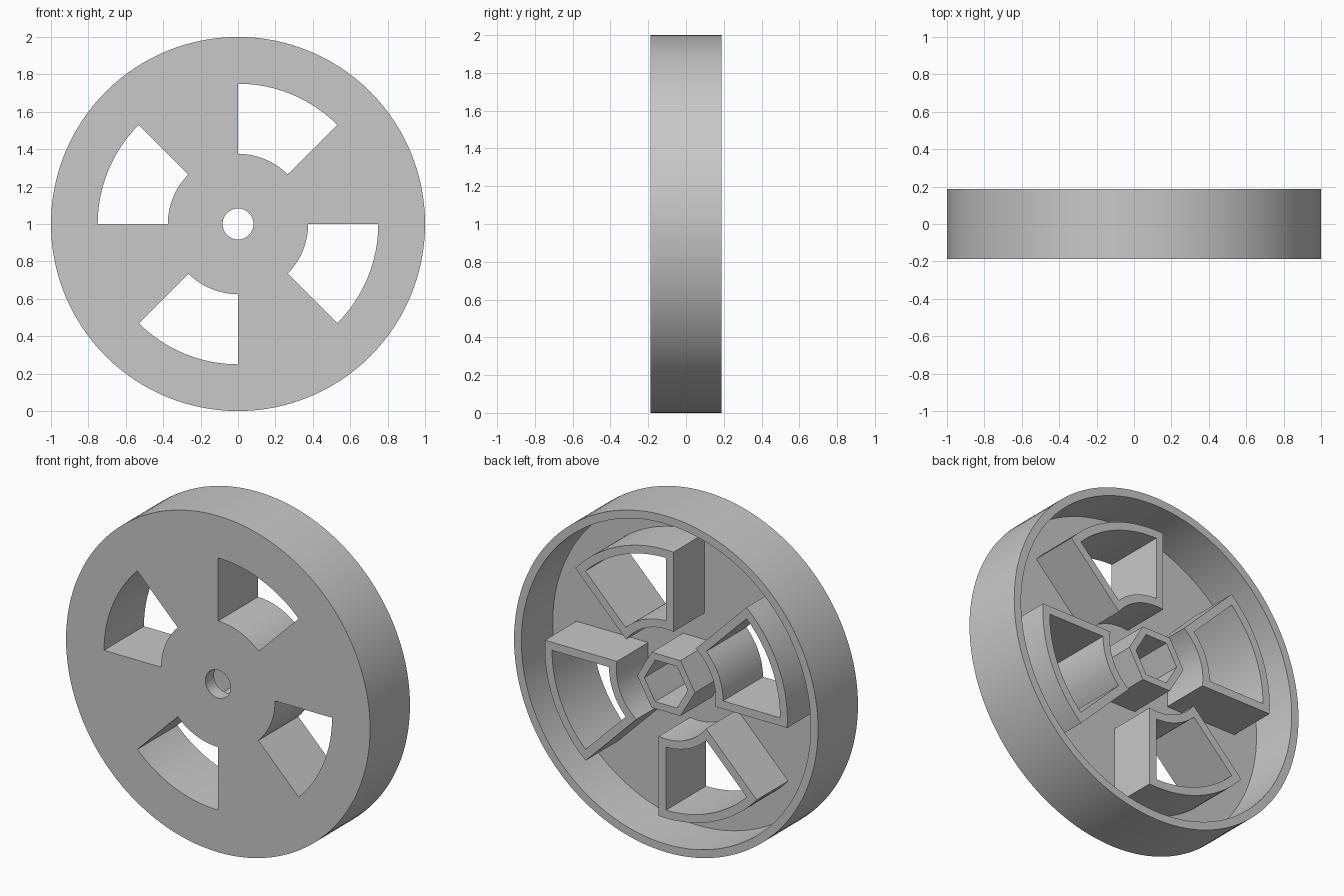
import bpy
import bmesh
from math import sin, cos, asin, pi, radians

if "Cube" in bpy.data.objects:
    bpy.data.objects.remove(bpy.data.objects["Cube"], do_unlink=True)

FRONT, BACK = -0.1875, 0.1875
FLOOR = FRONT + 0.08      # inner face of the web plate
WALL = 0.048
OVER = 0.1                # cutter overshoot

grey = bpy.data.materials.new("plain grey")
grey.use_nodes = True
colour = (0.58, 0.58, 0.58, 1)
grey.diffuse_color = colour
grey.node_tree.nodes["Principled BSDF"].inputs["Base Color"].default_value = colour


def arc(radius, start, end, steps):
    """Points on an arc, clockwise from straight up."""
    return [(radius * sin(start + (end - start) * i / steps),
             radius * cos(start + (end - start) * i / steps))
            for i in range(steps + 1)]


def ring(radius, sides, start=0.0):
    return arc(radius, start, start + 2 * pi, sides)[:-1]


def sector(start, grow):
    """Outline of a window between two radii, grown outward by a wall."""
    outer, inner = 0.75 + grow, 0.375 - grow
    end = start + radians(45)
    a, b = asin(grow / outer), asin(grow / inner)
    return (arc(outer, start - a, end + a, 24)
            + arc(inner, end + b, start - b, 24))


def prism(name, outline, y0, y1):
    """Extrude an x-z outline along y, centred on the axle."""
    bm = bmesh.new()
    face = bm.faces.new([bm.verts.new((x, y0, z + 1)) for x, z in outline])
    top = bmesh.ops.extrude_face_region(bm, geom=[face])["geom"]
    bmesh.ops.translate(bm, vec=(0, y1 - y0, 0),
                        verts=[v for v in top if isinstance(v, bmesh.types.BMVert)])
    bmesh.ops.recalc_face_normals(bm, faces=bm.faces)
    mesh = bpy.data.meshes.new(name)
    bm.to_mesh(mesh)
    bm.free()
    mesh.materials.append(grey)
    obj = bpy.data.objects.new(name, mesh)
    bpy.context.collection.objects.link(obj)
    return obj


def combine(target, other, operation):
    """Apply a boolean and discard the helper."""
    mod = target.modifiers.new(operation.lower(), 'BOOLEAN')
    mod.object, mod.operation, mod.solver = other, operation, 'EXACT'
    bpy.context.view_layer.objects.active = target
    bpy.ops.object.modifier_apply(modifier=mod.name)
    bpy.data.objects.remove(other, do_unlink=True)


# Rim and web plate
wheel = prism("wheel", ring(1.0, 128), FRONT, BACK)
combine(wheel, prism("rim_pocket", ring(1 - WALL, 128), FLOOR, BACK + OVER), 'DIFFERENCE')

# Walled frames around the four windows, and the hexagonal hub
root = FRONT + 0.04
for i in range(4):
    combine(wheel, prism("window_frame", sector(i * pi / 2, WALL), root, BACK), 'UNION')
combine(wheel, prism("hub", ring(0.19, 6, pi / 2), root, BACK), 'UNION')

# Window openings, hub socket and axle hole
for i in range(4):
    combine(wheel, prism("window", sector(i * pi / 2, 0),
                         FRONT - OVER, BACK + OVER), 'DIFFERENCE')
combine(wheel, prism("hub_socket", ring(0.143, 6, pi / 2), FLOOR, BACK + OVER), 'DIFFERENCE')
combine(wheel, prism("axle_hole", ring(0.083, 48), FRONT - OVER, BACK + OVER), 'DIFFERENCE')

# Smooth round walls with crisp edges
bpy.ops.object.select_all(action='DESELECT')
wheel.select_set(True)
bpy.context.view_layer.objects.active = wheel
bpy.ops.object.shade_smooth_by_angle(angle=radians(30))
